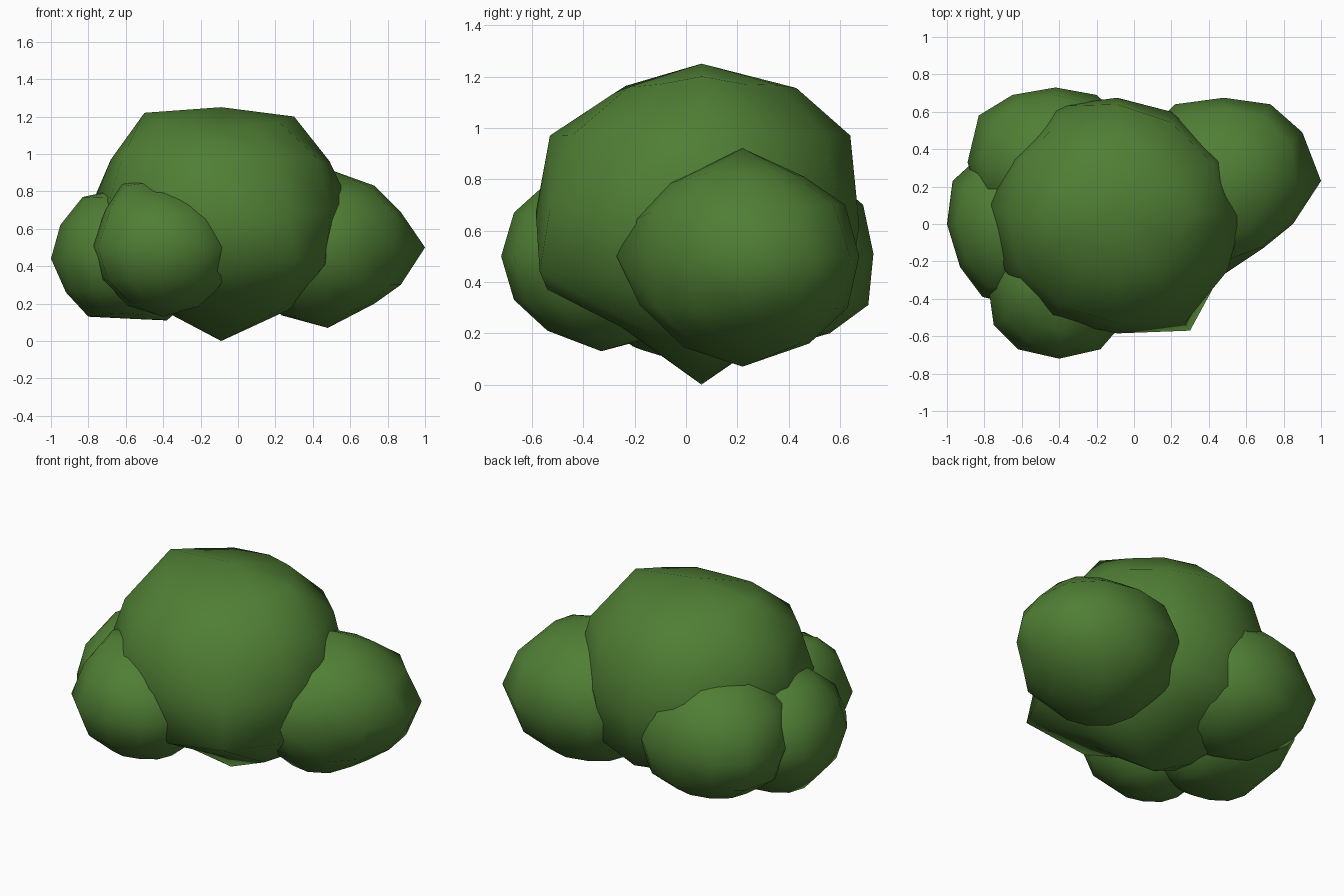
import bpy, bmesh
from mathutils import Vector, Matrix

leaf = bpy.data.materials.new("leaf_green")
leaf.diffuse_color = (0.08, 0.21, 0.035, 1)


def clump(name, center, radii, pulls):
    """Low-poly sphere, gently deformed so its nearest vertices reach the pull points."""
    bm = bmesh.new()
    mat = Matrix.Translation(center) @ Matrix.Diagonal((*radii, 1))
    bmesh.ops.create_uvsphere(bm, u_segments=12, v_segments=6, radius=1, matrix=mat)
    base = [v.co.copy() for v in bm.verts]
    moved = {}
    for p in map(Vector, pulls):
        i = min(range(len(base)), key=lambda k: (base[k] - p).length)
        moved[i] = p - base[i]
    for i, v in enumerate(bm.verts):
        if i in moved:
            v.co += moved[i]
            continue
        total, shift = 0, Vector()
        for j, d in moved.items():
            w = 1 / (base[i] - base[j]).length ** 4
            total += w
            shift += w * d
        v.co += shift / total
    bmesh.ops.recalc_face_normals(bm, faces=bm.faces)
    for f in bm.faces:
        f.smooth = True
    me = bpy.data.meshes.new(name)
    bm.to_mesh(me)
    bm.free()
    me.materials.append(leaf)
    bpy.context.collection.objects.link(bpy.data.objects.new(name, me))


# large central clump
clump("main_foliage", (-.09, .06, .65), (.68, .63, .62), [
    (-.09, .06, 1.25), (-.5, .06, 1.22), (.3, .06, 1.2), (-.09, .43, 1.155),
    (-.09, -.28, 1.135), (-.42, .24, 1.18), (-.42, -.12, 1.18), (.22, .23, 1.17),
    (.22, -.1, 1.17), (-.68, .06, .97), (.49, .06, .96), (-.09, .64, .97),
    (-.09, -.53, .97), (-.43, .63, .67), (-.66, .35, .72), (-.77, .1, .76),
    (-.69, -.25, .74), (-.45, -.51, .7), (-.09, -.585, .67), (.27, -.53, .68),
    (.5, -.25, .7), (.58, .04, .77), (.49, .34, .72), (.2, .6, .67),
    (-.09, .675, .62), (.3, -.57, .44), (-.09, -.54, .37), (-.09, -.26, .23),
    (.3, .06, .18), (-.45, .06, .19), (-.09, .38, .22), (-.09, .63, .32),
    (-.09, .06, 0)])

# right clump
clump("right_foliage", (.48, .22, .5), (.49, .46, .42), [
    (.48, .22, .92), (.73, .22, .83), (.87, .22, .69), (1, .23, .5),
    (.87, .22, .3), (.73, .22, .2), (.48, .22, .07), (.48, .48, .16),
    (.48, .63, .3), (.48, .675, .5), (.48, .62, .7), (.48, .46, .81),
    (.48, -.08, .78), (.48, -.2, .64), (.48, -.27, .5), (.48, -.18, .31),
    (.9, .49, .5), (.73, .64, .5), (.22, .64, .5), (.85, 0, .5), (.69, -.13, .5)])

# left clump
clump("left_foliage", (-.6, 0, .45), (.41, .41, .36), [
    (-.83, 0, .77), (-.95, 0, .62), (-1, 0, .44), (-.92, 0, .26), (-.8, 0, .13),
    (-.6, 0, .12), (-.38, 0, .11), (-.97, .23, .45), (-.93, -.23, .45),
    (-.81, -.39, .45), (-.6, 0, .82)])

# front clump
clump("front_foliage", (-.4, -.33, .5), (.37, .39, .37), [
    (-.4, -.72, .5), (-.4, -.67, .67), (-.4, -.67, .33), (-.4, -.54, .21),
    (-.4, -.33, .13), (-.75, -.54, .5), (-.62, -.67, .5), (-.18, -.67, .5),
    (-.05, -.52, .5), (-.12, -.5, .65), (-.27, -.5, .75), (-.73, -.33, .33),
    (-.71, -.33, .7), (-.62, -.33, .84), (-.4, -.57, .76), (-.4, -.33, .86)])

# back clump
clump("back_foliage", (-.42, .32, .5), (.45, .41, .38), [
    (-.89, .33, .5), (-.83, .58, .5), (-.65, .69, .5), (-.42, .73, .51),
    (-.2, .69, .5), (-.42, .71, .31), (-.42, .56, .2), (-.42, .69, .7),
    (-.82, .32, .72), (-.42, .32, .13), (-.42, .32, .88)])
